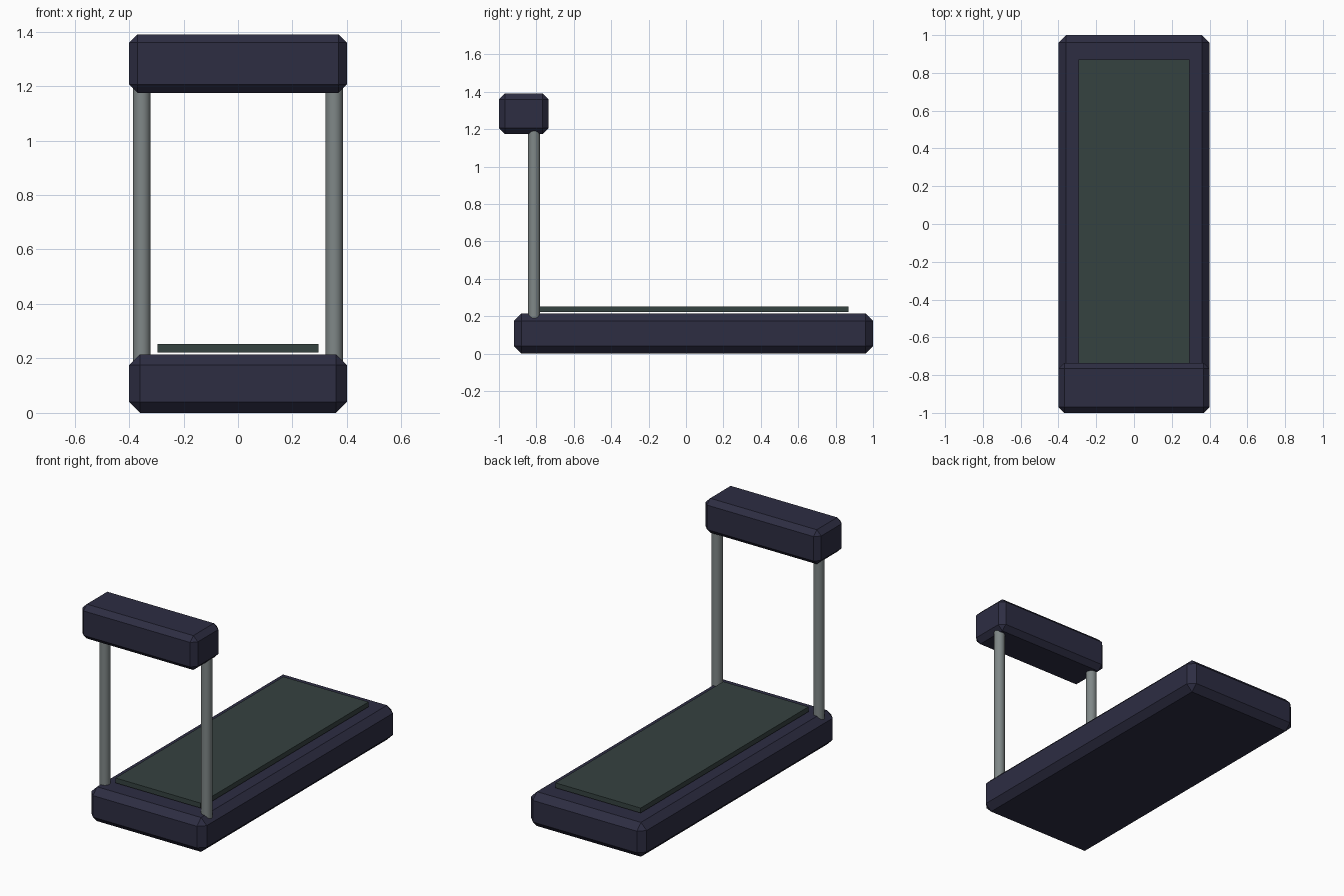
import bpy, math

cube = bpy.data.objects.get("Cube")
if cube:
    bpy.data.objects.remove(cube, do_unlink=True)


def material(name, rgb):
    m = bpy.data.materials.new(name)
    m.use_nodes = True
    m.diffuse_color = (*rgb, 1)
    m.node_tree.nodes["Principled BSDF"].inputs["Base Color"].default_value = (*rgb, 1)
    return m


navy = material("dark_navy", (0.026, 0.026, 0.055))
rubber = material("dark_green_grey", (0.036, 0.054, 0.051))
metal = material("grey_metal", (0.215, 0.245, 0.245))


def box(name, low, high, mat, chamfer=0):
    """Axis-aligned box between two corners, with optional flat chamfers."""
    centre = [(a + b) / 2 for a, b in zip(low, high)]
    bpy.ops.mesh.primitive_cube_add(size=1, location=centre)
    ob = bpy.context.object
    ob.name = name
    ob.scale = [b - a for a, b in zip(low, high)]
    bpy.ops.object.transform_apply(location=False, rotation=False, scale=True)
    ob.data.materials.append(mat)
    if chamfer:
        bevel = ob.modifiers.new("chamfer", "BEVEL")
        bevel.width = chamfer
        bevel.segments = 1
    return ob


# Deck, running belt and console
box("deck", (-0.4, -0.92, 0), (0.4, 1.0, 0.215), navy, 0.04)
box("running_belt", (-0.295, -0.79, 0.222), (0.295, 0.87, 0.253), rubber)
box("console", (-0.4, -1.0, 1.175), (0.4, -0.735, 1.39), navy, 0.031)

# Upright posts
bottom, top = 0.15, 1.22
for side, x in (("left", 0.353), ("right", -0.353)):
    bpy.ops.mesh.primitive_cylinder_add(
        vertices=32, radius=0.032, depth=top - bottom,
        location=(x, -0.812, (bottom + top) / 2))
    post = bpy.context.object
    post.name = side + "_post"
    post.data.materials.append(metal)
    bpy.ops.object.shade_smooth_by_angle(angle=math.radians(35))
